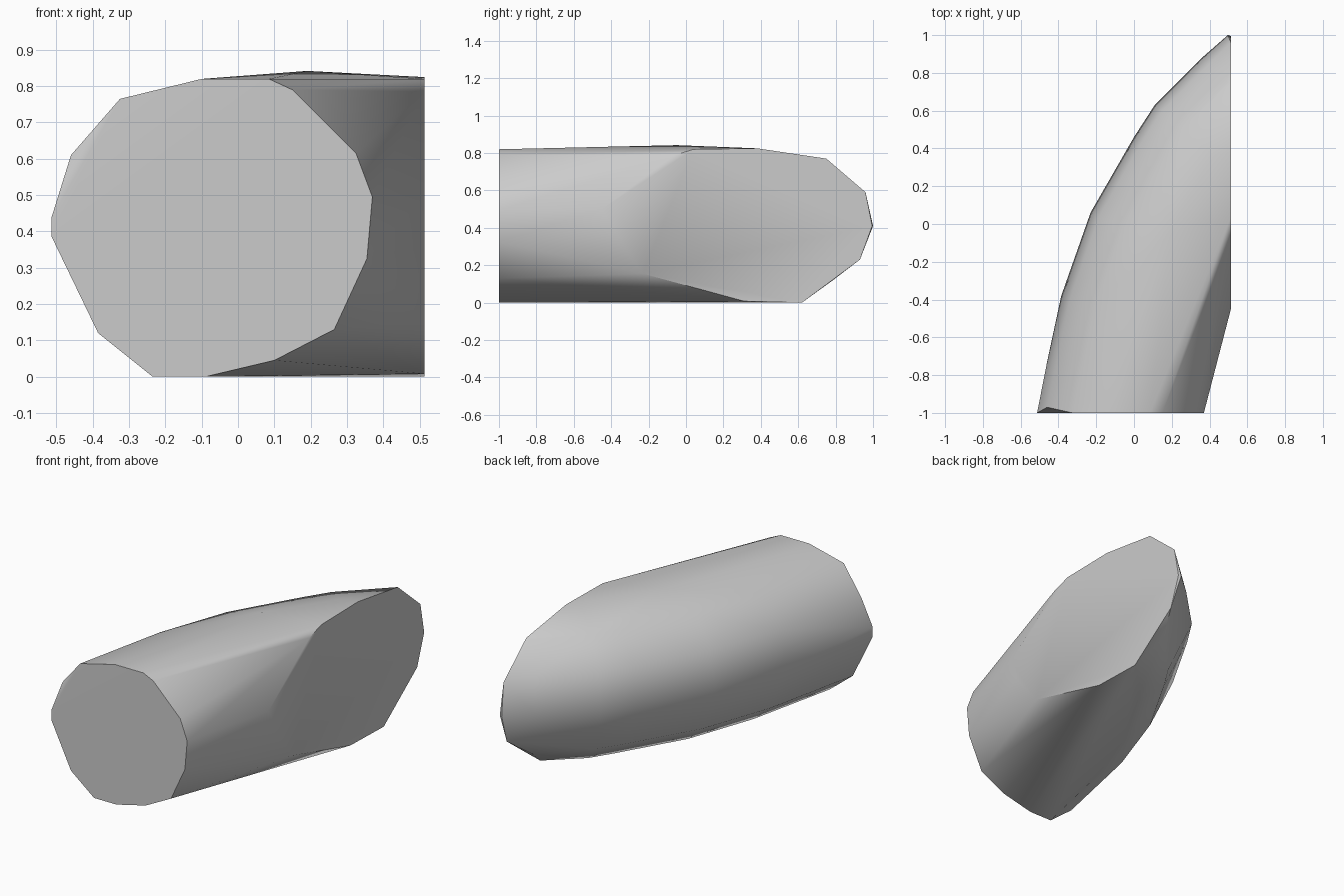
import bpy, bmesh, math
from mathutils import Vector

cube = bpy.data.objects.get("Cube")
if cube:
    bpy.data.objects.remove(cube, do_unlink=True)

# Flat grey material
grey = bpy.data.materials.new("stone grey")
grey.use_nodes = True
colour = (0.6, 0.6, 0.6, 1)
grey.diffuse_color = colour
grey.node_tree.nodes["Principled BSDF"].inputs["Base Color"].default_value = colour

SIDE = 0.513

# Flat front end (x, z) and flat left cut (y, z)
front_end = [(-0.513, 0.44), (-0.513, 0.385), (-0.385, 0.12), (-0.235, 0), (-0.09, 0),
             (0.1, 0.045), (0.265, 0.13), (0.355, 0.325), (0.37, 0.495), (0.325, 0.615),
             (0.15, 0.79), (0.085, 0.82), (-0.1, 0.82), (-0.325, 0.765)]
side_cut = [(-0.23, 0.155), (0.31, 0.008), (0.62, 0), (0.93, 0.23), (0.995, 0.41),
            (0.96, 0.59), (0.75, 0.77), (0.38, 0.825), (0.04, 0.82), (-0.07, 0.785),
            (-0.45, 0.5), (-0.4, 0.36)]
points = [Vector((x, -1, z)) for x, z in front_end]
points += [Vector((SIDE, y, z)) for y, z in side_cut]
points += [Vector((0.497, 1, 0.41)), Vector((-0.46, -0.97, 0.61)), Vector((0.19, -0.05, 0.842))]

# Curved outer flank: a half section (inset, height) swept along the bend
spine = [(-0.513, -1), (-0.46, -0.73), (-0.385, -0.38), (-0.23, 0.06),
         (0, 0.46), (0.11, 0.63), (0.36, 0.88), (0.497, 1)]
half_section = [(0, 0.41), (0.05, 0.61), (0.19, 0.765), (0.41, 0.822), (0.13, 0.12), (0.28, 0)]
for before, here, after in zip(spine, spine[1:], spine[2:]):
    tangent = (Vector(after) - Vector(before)).normalized()
    inward = Vector((tangent.y, -tangent.x))
    for inset, z in half_section:
        p = Vector(here) + inward * inset
        if p.x < SIDE and p.y > -1:
            points.append(Vector((p.x, p.y, z)))

# Wrap the sections in one closed skin
bm = bmesh.new()
for p in points:
    bm.verts.new(p)
hull = bmesh.ops.convex_hull(bm, input=bm.verts)
unused = {g for g in hull["geom_interior"] + hull["geom_unused"] if isinstance(g, bmesh.types.BMVert)}
bmesh.ops.delete(bm, geom=list(unused), context="VERTS")
bmesh.ops.dissolve_limit(bm, angle_limit=math.radians(0.5), verts=bm.verts, edges=bm.edges)
bmesh.ops.recalc_face_normals(bm, faces=bm.faces)
mesh = bpy.data.meshes.new("curved_log")
bm.to_mesh(mesh)
bm.free()
mesh.materials.append(grey)
log = bpy.data.objects.new("curved_log", mesh)
bpy.context.collection.objects.link(log)

bpy.ops.object.select_all(action="DESELECT")
log.select_set(True)
bpy.context.view_layer.objects.active = log
bpy.ops.object.shade_smooth_by_angle(angle=math.radians(40))
